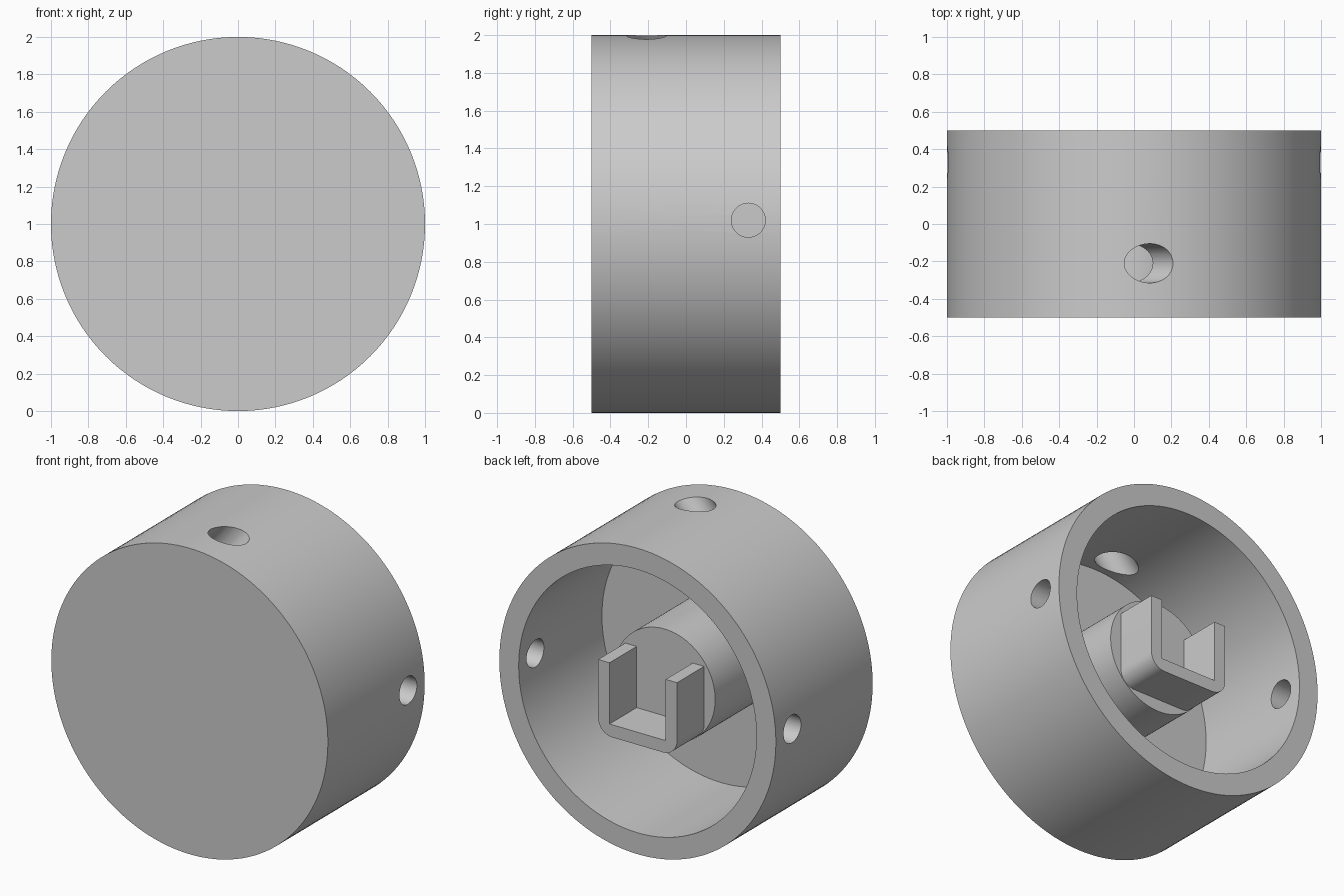
import bpy
import bmesh
from math import sin, cos, pi, radians

cube = bpy.data.objects.get("Cube")
if cube:
    bpy.data.objects.remove(cube, do_unlink=True)

# Single plain grey
grey = bpy.data.materials.new("plain_grey")
grey.use_nodes = True
colour = (0.6, 0.6, 0.6, 1)
grey.diffuse_color = colour
grey.node_tree.nodes["Principled BSDF"].inputs["Base Color"].default_value = colour

AXIS_Z = 1.0      # height of the cup's axis
BACK = 0.5        # open end
FLOOR = -0.36     # inside floor of the cup
BOSS_END = 0.22


def cylinder(name, radius, length, location, rotation, sides=128):
    bpy.ops.mesh.primitive_cylinder_add(vertices=sides, radius=radius, depth=length,
                                        location=location, rotation=rotation)
    obj = bpy.context.object
    obj.name = name
    obj.data.materials.append(grey)
    return obj


def along_y(name, radius, start, end):
    return cylinder(name, radius, end - start, (0, (start + end) / 2, AXIS_Z),
                    (pi / 2, 0, 0))


def cut(target, cutter):
    cutter.hide_render = True
    mod = target.modifiers.new("cut", 'BOOLEAN')
    mod.operation = 'DIFFERENCE'
    mod.solver = 'EXACT'
    mod.object = cutter
    bpy.context.view_layer.objects.active = target
    bpy.ops.object.modifier_apply(modifier=mod.name)
    bpy.data.objects.remove(cutter, do_unlink=True)


def smooth(obj):
    bpy.ops.object.select_all(action='DESELECT')
    obj.select_set(True)
    bpy.context.view_layer.objects.active = obj
    bpy.ops.object.shade_smooth_by_angle(angle=radians(30))


# Cup, hollow from the back
cup = along_y("cup", 1.0, -BACK, BACK)
cut(cup, along_y("cavity", 0.86, FLOOR, BACK + 0.1))

# Screw holes through both sides, and a slanted hole in the top
cut(cup, cylinder("side_holes", 0.09, 2.4, (0, 0.33, 1.02), (0, pi / 2, 0), 48))
cut(cup, cylinder("slanted_hole", 0.105, 0.9, (0.085, -0.21, 1.996),
                  (0, radians(41), 0), 48))
smooth(cup)

# Central boss standing on the floor
boss = along_y("boss", 0.365, FLOOR - 0.01, BOSS_END)
smooth(boss)

# U-shaped bracket on the boss, rounded at its lower outer corners
OUT, IN, TOP, ROUND = 0.285, 0.203, 0.197, 0.1
half = [(IN, TOP), (OUT, TOP)]
for i in range(9):
    a = -pi / 2 * i / 8
    half.append((OUT - ROUND + ROUND * cos(a), -OUT + ROUND + ROUND * sin(a)))
outline = [(IN, -IN)] + half + [(-x, z) for x, z in reversed(half)] + [(-IN, -IN)]

bm = bmesh.new()
face = bm.faces.new([bm.verts.new((x, BOSS_END - 0.01, AXIS_Z + z)) for x, z in outline])
sweep = bmesh.ops.extrude_face_region(bm, geom=[face])
for v in sweep["geom"]:
    if isinstance(v, bmesh.types.BMVert):
        v.co.y = BACK
bmesh.ops.recalc_face_normals(bm, faces=bm.faces)
mesh = bpy.data.meshes.new("bracket")
bm.to_mesh(mesh)
bm.free()
mesh.materials.append(grey)
bracket = bpy.data.objects.new("bracket", mesh)
bpy.context.collection.objects.link(bracket)
smooth(bracket)
